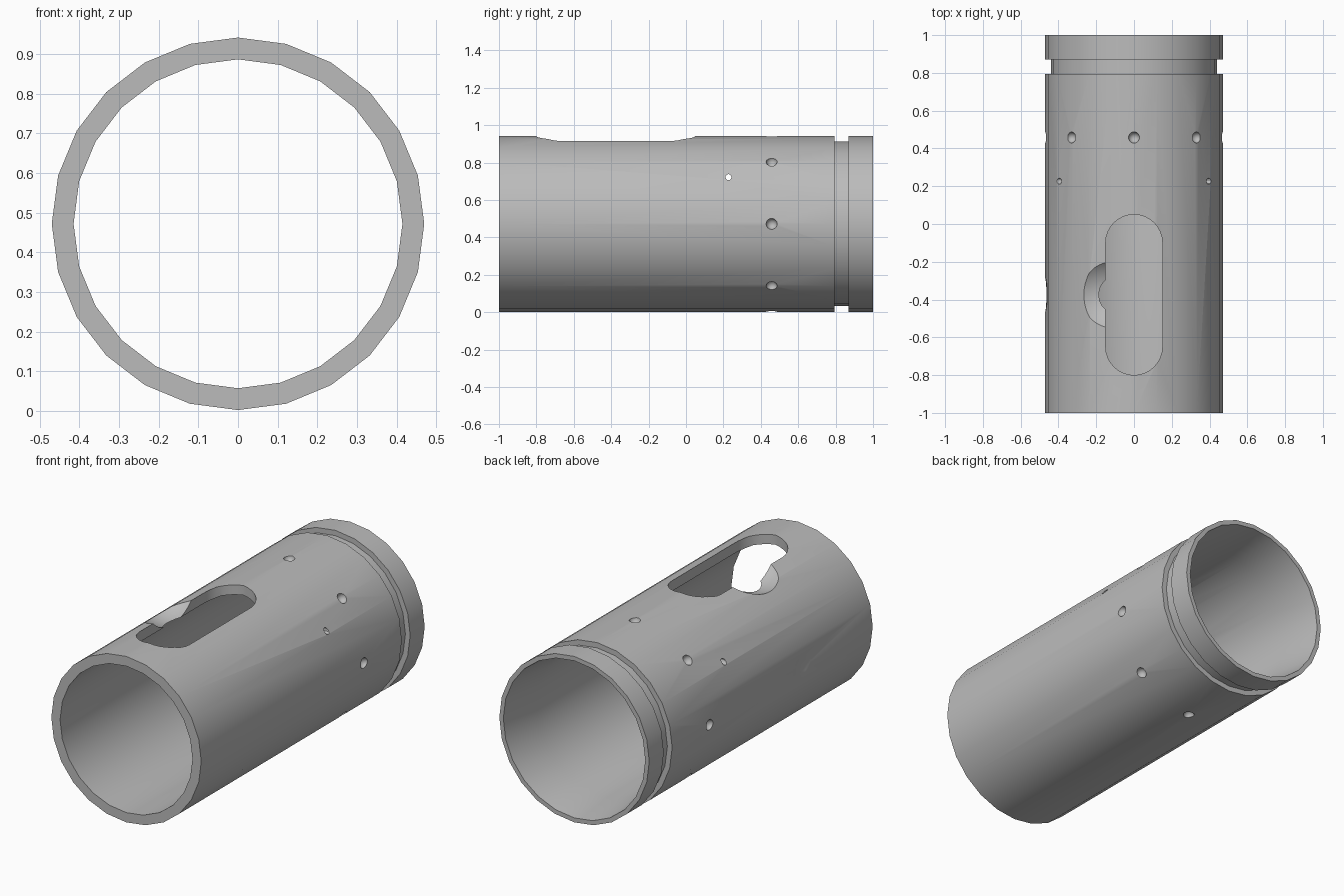
import bpy, bmesh, math
from mathutils import Matrix, Vector

if "Cube" in bpy.data.objects:
    bpy.data.objects.remove(bpy.data.objects["Cube"], do_unlink=True)

SIDES = 24
R = 0.47
AXIS_Z = 0.472

steel = bpy.data.materials.new("grey_steel")
steel.use_nodes = True
colour = (0.5, 0.5, 0.5, 1)
steel.diffuse_color = colour
steel.node_tree.nodes["Principled BSDF"].inputs["Base Color"].default_value = colour


def make_object(name, bm):
    bmesh.ops.recalc_face_normals(bm, faces=bm.faces[:])
    mesh = bpy.data.meshes.new(name)
    bm.to_mesh(mesh)
    bm.free()
    mesh.materials.append(steel)
    obj = bpy.data.objects.new(name, mesh)
    bpy.context.collection.objects.link(obj)
    return obj


def ball(bm, centre, radius, segments=24):
    bmesh.ops.create_uvsphere(bm, u_segments=segments, v_segments=segments // 2,
                              radius=radius, matrix=Matrix.Translation(centre))


# Tube wall: closed (radius, y) profile with a rear groove and flared mouth
profile = [(R, -1), (R, 0.795), (0.44, 0.795), (0.44, 0.87), (R, 0.87),
           (R, 1), (0.445, 1), (0.415, 0.75), (0.415, -1)]
bm = bmesh.new()
rings = []
for i in range(SIDES):
    a = math.tau * i / SIDES
    rings.append([bm.verts.new((r * math.sin(a), y, AXIS_Z + r * math.cos(a)))
                  for r, y in profile])
for i in range(SIDES):
    here, there = rings[i], rings[(i + 1) % SIDES]
    for j in range(len(profile)):
        k = (j + 1) % len(profile)
        bm.faces.new((here[j], here[k], there[k], there[j]))
tube = make_object("tube_body", bm)

# Rounded slot through the top wall
cutters = []
bm = bmesh.new()
outline = []
for end_y, start in ((-0.10, 0), (-0.65, math.pi)):
    for i in range(17):
        a = start + math.pi * i / 16
        outline.append(bm.verts.new((0.15 * math.cos(a), end_y + 0.15 * math.sin(a), 0.6)))
base = bm.faces.new(outline)
top = bmesh.ops.extrude_face_region(bm, geom=[base])["geom"]
bmesh.ops.translate(bm, vec=(0, 0, 0.6), verts=[v for v in top if isinstance(v, bmesh.types.BMVert)])
cutters.append(make_object("slot_cutter", bm))

# Scoop beside the slot, and a shallow dent on the side
for name, centre, radius in (("scoop_cutter", (-0.18, -0.375, 1.08), 0.24),
                             ("dent_cutter", (-0.755, -0.375, 0.49), 0.3)):
    bm = bmesh.new()
    ball(bm, centre, radius, 48)
    cutters.append(make_object(name, bm))

# Ring of eight round dimples
bm = bmesh.new()
for i in range(8):
    a = math.tau * i / 8
    ball(bm, (R * math.sin(a), 0.458, AXIS_Z + R * math.cos(a)), 0.03, 16)
cutters.append(make_object("dimple_cutter", bm))

# Small cross pin hole
bm = bmesh.new()
bmesh.ops.create_cone(bm, cap_ends=True, segments=12, radius1=0.016, radius2=0.016, depth=1.2,
                      matrix=Matrix.Translation((0, 0.227, 0.722)) @ Matrix.Rotation(math.pi / 2, 4, 'Y'))
cutters.append(make_object("pin_hole_cutter", bm))

# Cut the openings, then discard the cutters
for cutter in cutters:
    cutter.hide_render = True
    mod = tube.modifiers.new(cutter.name, 'BOOLEAN')
    mod.operation = 'DIFFERENCE'
    mod.solver = 'EXACT'
    mod.object = cutter
bpy.context.view_layer.objects.active = tube
tube.select_set(True)
for cutter in cutters:
    bpy.ops.object.modifier_apply(modifier=cutter.name)
for cutter in cutters:
    bpy.data.objects.remove(cutter, do_unlink=True)

bpy.ops.object.select_all(action='DESELECT')
tube.select_set(True)
bpy.ops.object.shade_smooth_by_angle(angle=math.radians(30))
